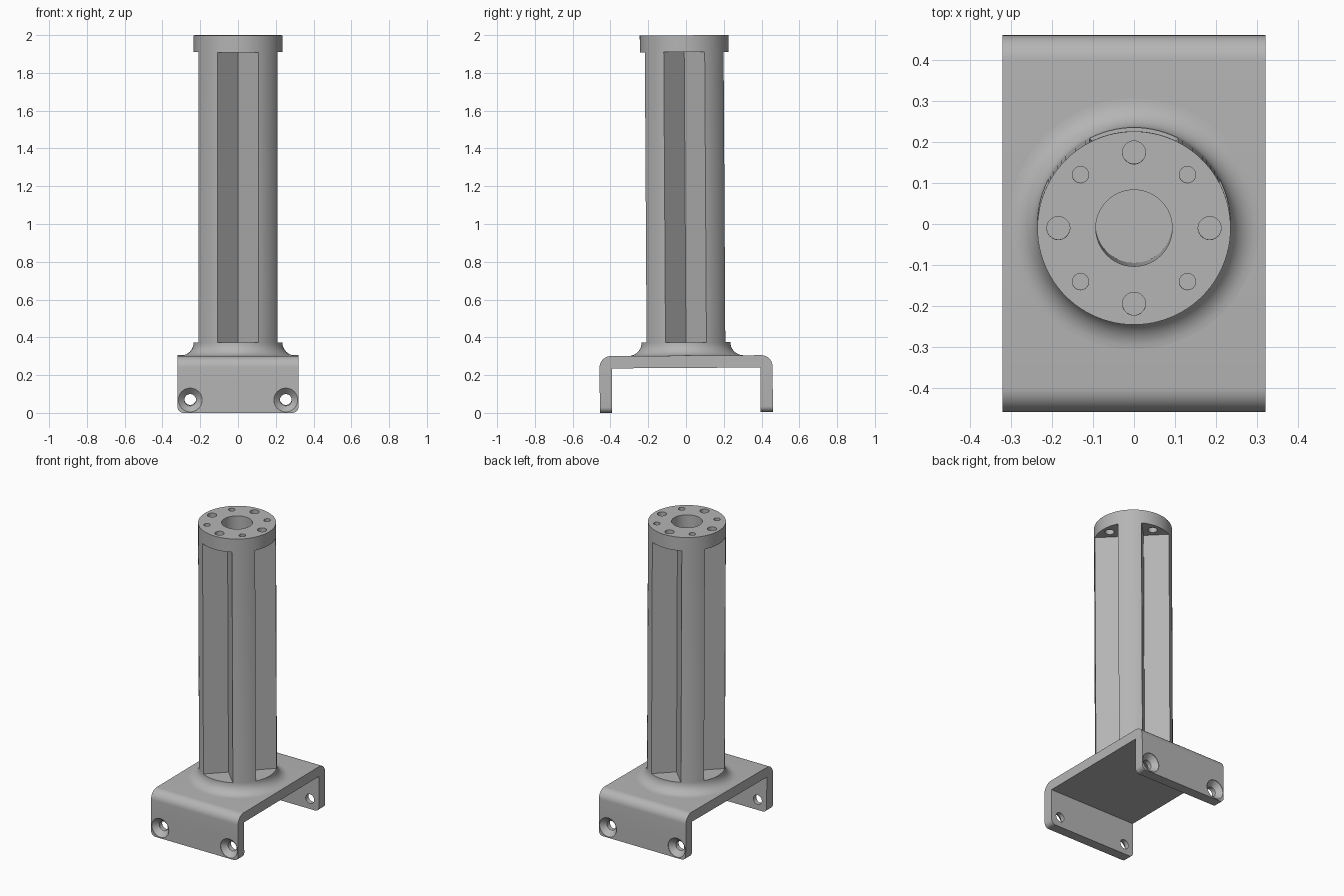
import bpy, bmesh
from math import pi, sin, cos
from mathutils import Matrix

cube = bpy.data.objects.get("Cube")
if cube:
    bpy.data.objects.remove(cube, do_unlink=True)

# Main dimensions
HALF_X, HALF_Y, WALL = 0.32, 0.458, 0.065
PLATE_TOP, NOTCH_LOW, NOTCH_HIGH, TOP = 0.30, 0.37, 1.907, 1.996
RADIUS, FLARE = 0.235, 0.07
TILT = 0.006

grey = bpy.data.materials.new("plain grey")
grey.use_nodes = True
colour = (0.46, 0.46, 0.46, 1)
grey.diffuse_color = colour
grey.node_tree.nodes["Principled BSDF"].inputs["Base Color"].default_value = colour


def make_object(name, bm):
    bmesh.ops.recalc_face_normals(bm, faces=bm.faces[:])
    mesh = bpy.data.meshes.new(name)
    bm.to_mesh(mesh)
    bm.free()
    mesh.materials.append(grey)
    obj = bpy.data.objects.new(name, mesh)
    bpy.context.collection.objects.link(obj)
    return obj


def lathe(name, profile, sides=48, matrix=Matrix()):
    """Closed solid of revolution about z from (radius, height) points."""
    bm = bmesh.new()
    rings = [[bm.verts.new((r * cos(2 * pi * i / sides), r * sin(2 * pi * i / sides), z))
              for i in range(sides)] for r, z in profile]
    for low, high in zip(rings, rings[1:]):
        for i in range(sides):
            j = (i + 1) % sides
            bm.faces.new((low[i], low[j], high[j], high[i]))
    bm.faces.new(rings[0])
    bm.faces.new(rings[-1])
    bm.transform(matrix)
    return make_object(name, bm)


def activate(obj):
    bpy.ops.object.select_all(action='DESELECT')
    obj.select_set(True)
    bpy.context.view_layer.objects.active = obj


def cut(target, cutter):
    cutter.hide_render = True
    mod = target.modifiers.new("cut", 'BOOLEAN')
    mod.operation, mod.solver, mod.object = 'DIFFERENCE', 'EXACT', cutter
    activate(target)
    bpy.ops.object.modifier_apply(modifier=mod.name)
    bpy.data.objects.remove(cutter, do_unlink=True)


def finish(obj):
    activate(obj)
    bpy.ops.object.shade_smooth_by_angle(angle=pi / 6)
    obj.rotation_euler.x = TILT
    obj.location = (0, 0.002, 0.003)


# Bracket: U profile with rounded shoulders, extruded across x
shoulder = 0.06
arc = [(HALF_Y - shoulder + shoulder * cos(a), PLATE_TOP - shoulder + shoulder * sin(a))
       for a in (pi / 2 * i / 10 for i in range(11))]
half = [(HALF_Y - WALL, PLATE_TOP - WALL), (HALF_Y - WALL, 0), (HALF_Y, 0)] + arc
outline = half + [(-y, z) for y, z in reversed(half)]
bm = bmesh.new()
face = bm.faces.new([bm.verts.new((-HALF_X, y, z)) for y, z in outline])
moved = bmesh.ops.extrude_face_region(bm, geom=[face])["geom"]
bmesh.ops.translate(bm, vec=(2 * HALF_X, 0, 0),
                    verts=[v for v in moved if isinstance(v, bmesh.types.BMVert)])
corners = [e for e in bm.edges if all(abs(v.co.z) < 1e-5 for v in e.verts)
           and abs(e.verts[0].co.x - e.verts[1].co.x) < 1e-5]
bmesh.ops.bevel(bm, geom=corners, offset=0.03, segments=6, profile=0.5, affect='EDGES')
bracket = make_object("bracket", bm)

# Countersunk screw holes in both legs
for side in (-1, 1):
    for x in (-0.253, 0.253):
        place = Matrix.Translation((x, side * HALF_Y, 0.068)) @ Matrix.Rotation(side * -pi / 2, 4, 'X')
        cut(bracket, lathe("screw_cutter", [(0.031, -0.1), (0.031, -0.035), (0.063, -0.003),
                                            (0.063, 0.03)], 40, place))
finish(bracket)

# Column: concave flare at the foot, then a straight shaft
flare = [(RADIUS + FLARE - FLARE * sin(a), NOTCH_LOW - FLARE * cos(a))
         for a in (pi / 2 * i / 10 for i in range(11))]
column = lathe("column", [(RADIUS + FLARE, PLATE_TOP - 0.02)] + flare + [(RADIUS, TOP)], 96)

# Central bore
cut(column, lathe("bore_cutter", [(0.093, 0.6), (0.093, TOP + 0.1)], 64))

# Four right-angled notches along the shaft, with bolt holes between and above them
apex, reach = 0.1, 0.25
for k in range(4):
    turn = Matrix.Rotation(k * pi / 2, 4, 'Z')
    bm = bmesh.new()
    bmesh.ops.create_cube(bm, size=1)
    bm.transform(turn @ Matrix.Translation((apex + reach / 2 ** 0.5, 0, (NOTCH_LOW + NOTCH_HIGH) / 2))
                 @ Matrix.Rotation(pi / 4, 4, 'Z')
                 @ Matrix.Diagonal((reach, reach, NOTCH_HIGH - NOTCH_LOW, 1)))
    cut(column, make_object("notch_cutter", bm))
    for angle, radius in ((0, 0.028), (pi / 4, 0.02)):
        place = Matrix.Rotation(k * pi / 2 + angle, 4, 'Z') @ Matrix.Translation((0.184, 0, 0))
        cut(column, lathe("bolt_cutter", [(radius, TOP - 0.12), (radius, TOP + 0.1)], 32, place))
finish(column)
